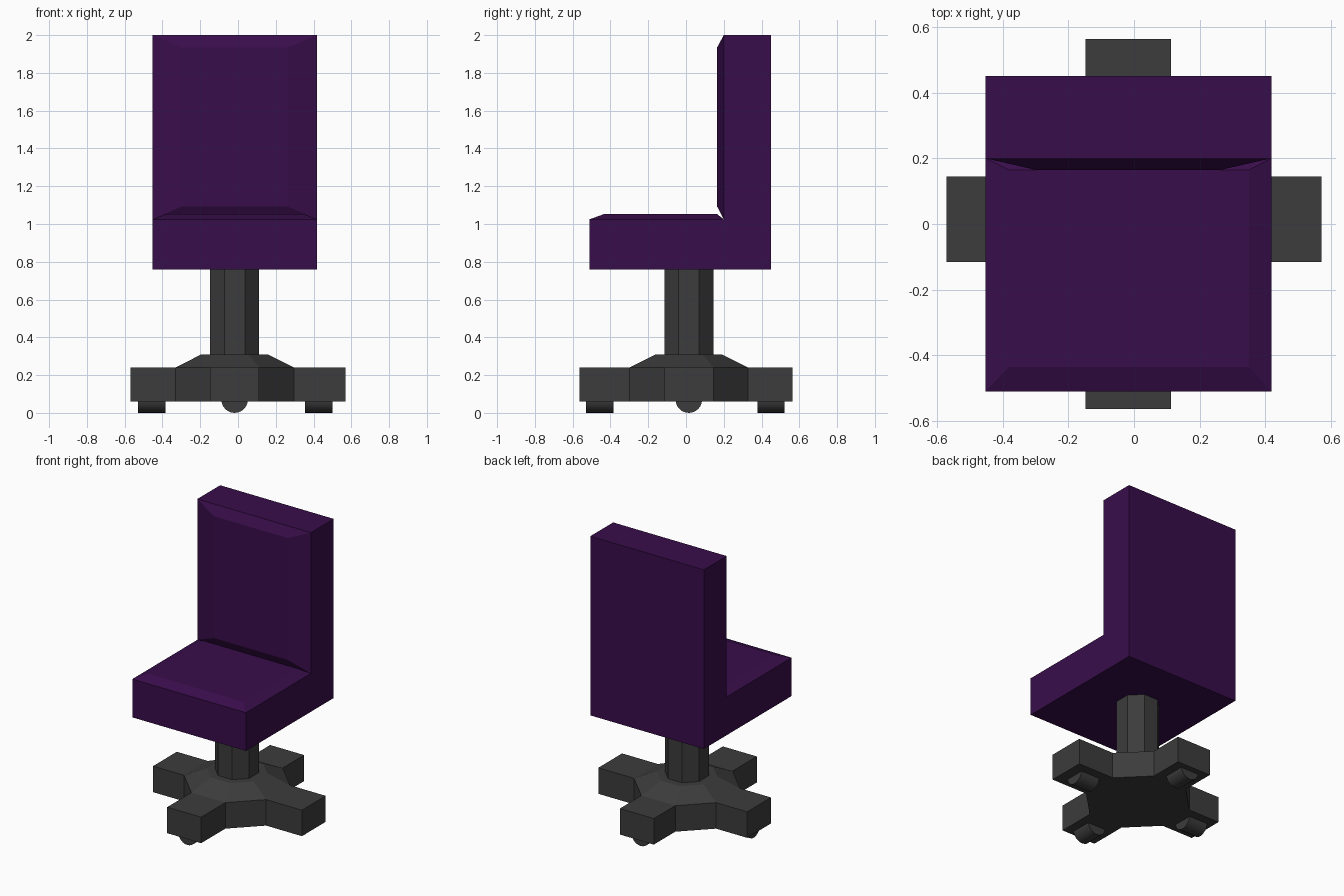
import bpy, bmesh
from math import pi, cos
from mathutils import Matrix, Vector

if "Cube" in bpy.data.objects:
    bpy.data.objects.remove(bpy.data.objects["Cube"])

CX, CY = -0.018, 0.015          # centre of the pedestal


def material(name, rgb):
    m = bpy.data.materials.new(name)
    m.diffuse_color = (*rgb, 1)
    m.use_nodes = True
    m.node_tree.nodes["Principled BSDF"].inputs["Base Color"].default_value = m.diffuse_color
    return m


purple = material("purple_fabric", (0.04, 0.004, 0.07))
dark = material("dark_plastic", (0.045, 0.045, 0.045))


def finish(bm, name, mat):
    bmesh.ops.recalc_face_normals(bm, faces=bm.faces)
    me = bpy.data.meshes.new(name)
    bm.to_mesh(me)
    bm.free()
    me.materials.append(mat)
    ob = bpy.data.objects.new(name, me)
    bpy.context.collection.objects.link(ob)
    return ob


def raise_panel(bm, face, lo, hi):
    """Inset a rectangular face and fit the inner face to the box lo..hi."""
    bmesh.ops.inset_individual(bm, faces=[face], thickness=0.02)
    mid = face.calc_center_median()
    for v in face.verts:
        v.co = [lo[i] if v.co[i] < mid[i] else hi[i] for i in range(3)]


def octagon(bm, apothem, z0, z1):
    """Octagonal prism with flats facing the axes; returns its top face."""
    ring = bmesh.ops.create_circle(
        bm, cap_ends=True, segments=8, radius=apothem / cos(pi / 8),
        matrix=Matrix.Translation((CX, CY, z0)) @ Matrix.Rotation(pi / 8, 4, 'Z'))
    face = ring["verts"][0].link_faces[0]
    new = bmesh.ops.extrude_face_region(bm, geom=[face], use_keep_orig=True)["geom"]
    for v in new:
        if isinstance(v, bmesh.types.BMVert):
            v.co.z = z1
    bmesh.ops.recalc_face_normals(bm, faces=bm.faces)
    return max(bm.faces, key=lambda f: f.calc_center_median().z)


# Seat and backrest: L profile extruded sideways, with padded panels
bm = bmesh.new()
profile = [(-0.51, 0.76), (0.45, 0.76), (0.45, 2.0), (0.2, 2.0), (0.2, 1.025), (-0.51, 1.025)]
side = bm.faces.new([bm.verts.new((-0.452, y, z)) for y, z in profile])
new = bmesh.ops.extrude_face_region(bm, geom=[side], use_keep_orig=True)["geom"]
for v in new:
    if isinstance(v, bmesh.types.BMVert):
        v.co.x = 0.418
bmesh.ops.recalc_face_normals(bm, faces=bm.faces)
quads = [f for f in bm.faces if len(f.verts) == 4]
near = lambda p: min(quads, key=lambda f: (f.calc_center_median() - Vector(p)).length)
seat_top, back_front = near((0, -0.155, 1.025)), near((0, 0.2, 1.51))
raise_panel(bm, seat_top, (-0.382, -0.435, 1.052), (0.35, 0.165, 1.052))
raise_panel(bm, back_front, (-0.3, 0.165, 1.092), (0.265, 0.165, 1.935))
finish(bm, "seat_and_backrest", purple)

# Column
bm = bmesh.new()
octagon(bm, 0.13, 0.3, 0.77)
finish(bm, "column", dark)

# Four-armed base with a sloped hub
bm = bmesh.new()
top = octagon(bm, 0.314, 0.06, 0.24)
bmesh.ops.inset_individual(bm, faces=[top], thickness=0.146, depth=0)
for v in top.verts:
    v.co.z = 0.308
flats = [f for f in bm.faces if max(abs(f.normal.x), abs(f.normal.y)) > 0.99]
for f in bmesh.ops.extrude_discrete_faces(bm, faces=flats)["faces"]:
    axis = 0 if abs(f.normal.x) > 0.5 else 1
    reach = (0.57, 0.563)[axis]
    for v in f.verts:
        v.co[axis] = reach if v.co[axis] > 0 else -reach
finish(bm, "base", dark)

# Rollers under each arm, lying along the arm
for name, x, y, rot in (("left", -0.457, CY, 0), ("right", 0.427, CY, 0),
                        ("front", CX, -0.457, pi / 2), ("back", CX, 0.45, pi / 2)):
    bm = bmesh.new()
    bmesh.ops.create_cone(
        bm, cap_ends=True, segments=24, radius1=0.07, radius2=0.07, depth=0.144,
        matrix=Matrix.Translation((x, y, 0.07)) @ Matrix.Rotation(rot, 4, 'Z')
        @ Matrix.Rotation(pi / 2, 4, 'Y'))
    ob = finish(bm, name + "_roller", dark)
    bpy.ops.object.select_all(action='DESELECT')
    ob.select_set(True)
    bpy.context.view_layer.objects.active = ob
    bpy.ops.object.shade_smooth_by_angle()
